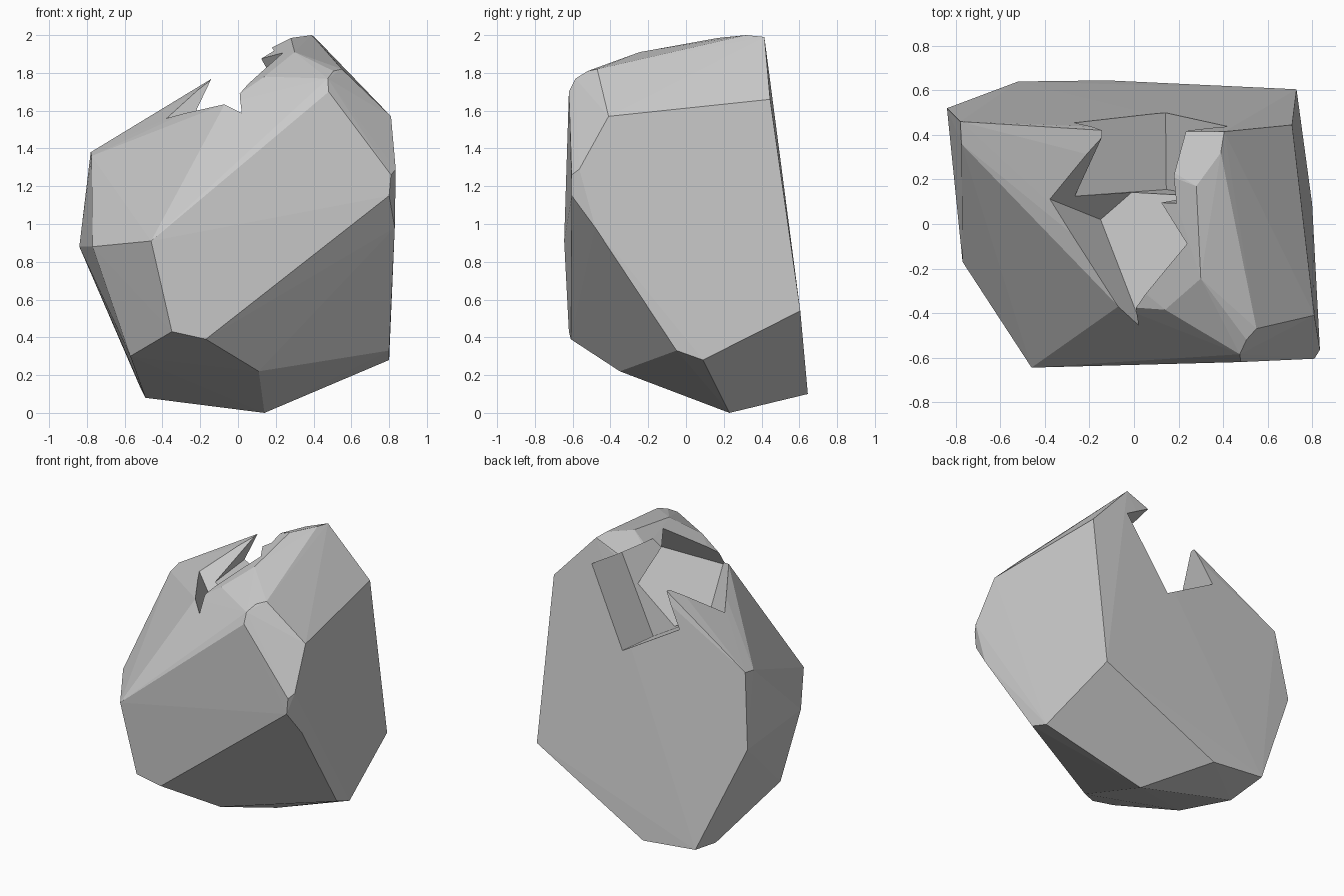
import bpy, bmesh
from mathutils import Vector

if "Cube" in bpy.data.objects:
    bpy.data.objects.remove(bpy.data.objects["Cube"])


def new_object(name, bm):
    bmesh.ops.recalc_face_normals(bm, faces=bm.faces)
    mesh = bpy.data.meshes.new(name)
    bm.to_mesh(mesh)
    bm.free()
    obj = bpy.data.objects.new(name, mesh)
    bpy.context.collection.objects.link(obj)
    return obj


def slanted_box(name, corner, a, b, c):
    """Box spanned by three edge vectors from one corner."""
    bm = bmesh.new()
    for i in (0, 1):
        for j in (0, 1):
            for k in (0, 1):
                bm.verts.new(Vector(corner) + i * Vector(a) + j * Vector(b) + k * Vector(c))
    bmesh.ops.convex_hull(bm, input=bm.verts[:])
    obj = new_object(name, bm)
    obj.hide_render = True
    obj.hide_viewport = True
    return obj


# Boulder body: hull of its chiselled corners
base = [(.14, .23, 0), (-.49, .37, .08), (-.12, .645, .10), (-.52, .64, .14),
        (.11, -.35, .22), (.80, .09, .28), (.80, -.05, .33), (-.57, -.23, .30)]
waist = [(-.17, -.61, .39), (-.35, -.62, .43), (.73, .605, .54), (-.46, -.645, .91),
         (-.77, -.17, .88), (-.84, .52, .88), (.83, -.48, .98), (.80, -.605, 1.15),
         (.81, -.605, 1.26), (.835, -.565, 1.29), (-.78, .46, 1.38), (-.775, .36, 1.36)]
crown = [(.81, -.41, 1.57), (.71, .445, 1.66), (.48, -.62, 1.70), (.475, -.585, 1.77),
         (.505, -.52, 1.81), (.55, -.47, 1.82), (-.07, -.37, 1.635), (.14, -.385, 1.78),
         (.30, -.245, 1.91), (.28, .17, 1.985), (.15, .22, 1.92), (.39, .32, 2.0),
         (.405, .415, 1.99), (-.13, .42, 1.775)]
bm = bmesh.new()
for p in base + waist + crown:
    bm.verts.new(p)
res = bmesh.ops.convex_hull(bm, input=bm.verts[:])
loose = [v for v in bm.verts if not v.link_faces]
bmesh.ops.delete(bm, geom=loose, context='VERTS')
boulder = new_object("boulder", bm)

# Chips knocked out of the top and the back
chips = [
    slanted_box("top_chip", (-.15, .02, 1.31), (.355, .31, .17), (.185, -.48, .26), (-.62, .25, .68)),
    slanted_box("back_chip", (.14, .675, 1.32), (.28, -.045, .51), (-.41, -.03, .24), (.005, -.52, -.05)),
]
for chip in chips:
    mod = boulder.modifiers.new(chip.name, 'BOOLEAN')
    mod.operation = 'DIFFERENCE'
    mod.solver = 'EXACT'
    mod.object = chip

# Bake the cuts and drop the cutters
bpy.context.view_layer.update()
deps = bpy.context.evaluated_depsgraph_get()
carved = bpy.data.meshes.new_from_object(boulder.evaluated_get(deps))
boulder.modifiers.clear()
boulder.data = carved
for chip in chips:
    bpy.data.objects.remove(chip)
